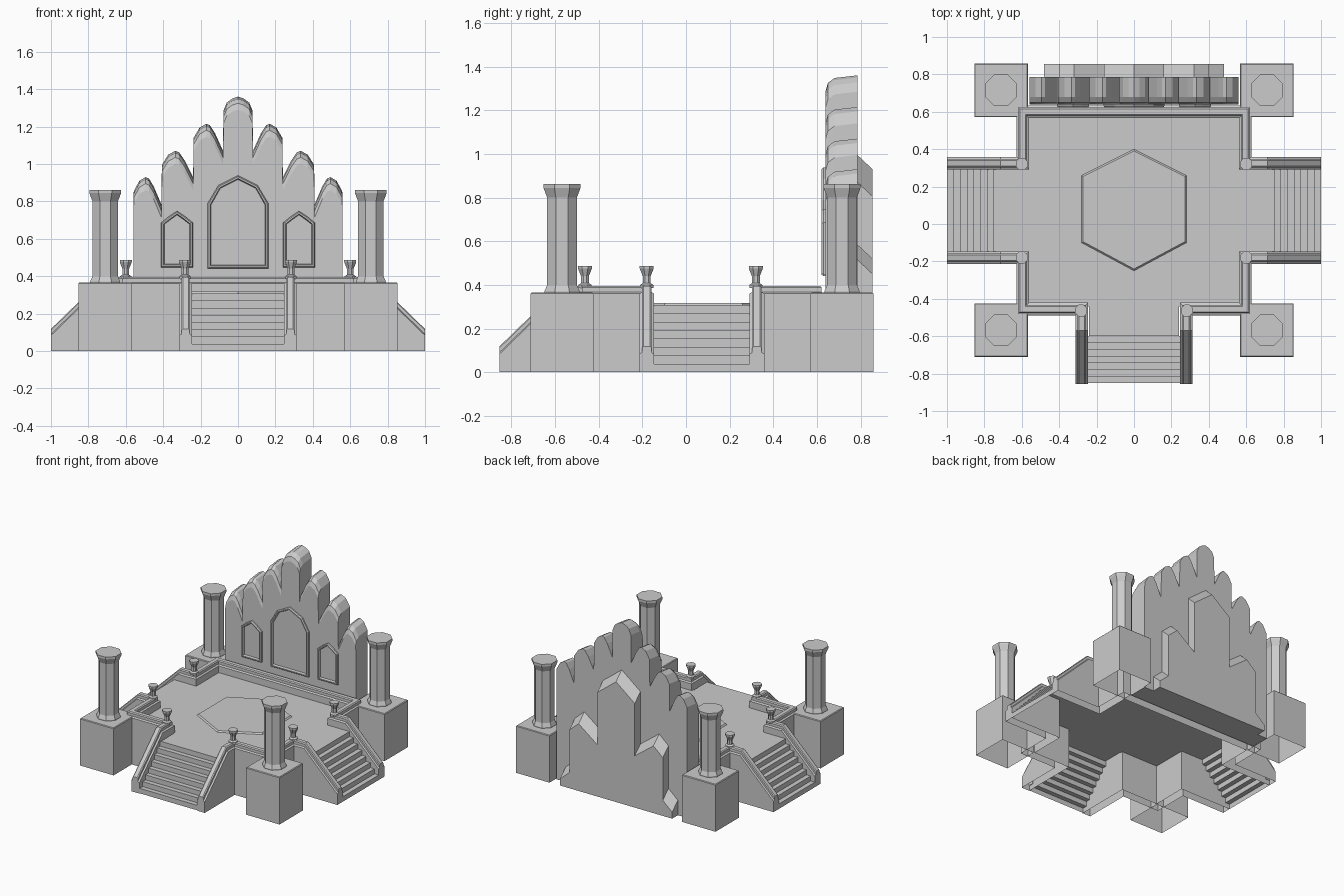
import bpy, bmesh, math
from mathutils import Vector

if "Cube" in bpy.data.objects:
    bpy.data.objects.remove(bpy.data.objects["Cube"])

stone = bpy.data.materials.new("grey stone")
stone.diffuse_color = (0.6, 0.6, 0.6, 1)
stone.use_nodes = True
stone.node_tree.nodes["Principled BSDF"].inputs["Base Color"].default_value = stone.diffuse_color


def make(name, verts, faces, up=False):
    """Mesh object; 'up' marks open sheets that must face upward."""
    bm = bmesh.new()
    vs = [bm.verts.new(v) for v in verts]
    for f in faces:
        bm.faces.new([vs[i] for i in f])
    bm.normal_update()
    if not up:
        bmesh.ops.recalc_face_normals(bm, faces=bm.faces[:])
    elif sum(f.normal.z * f.calc_area() for f in bm.faces) < 0:
        bmesh.ops.reverse_faces(bm, faces=bm.faces[:])
    me = bpy.data.meshes.new(name)
    bm.to_mesh(me)
    bm.free()
    me.materials.append(stone)
    ob = bpy.data.objects.new(name, me)
    bpy.context.collection.objects.link(ob)
    return ob


def loft(name, rings, closed=True, cap_start=True, cap_end=True, join=False):
    """Skin a list of equal-length rings."""
    n, m = len(rings[0]), len(rings)
    verts = [p for r in rings for p in r]
    faces = []
    for j in range(m if join else m - 1):
        a, b = j * n, ((j + 1) % m) * n
        for i in range(n if closed else n - 1):
            k = (i + 1) % n
            faces.append((a + i, a + k, b + k, b + i))
    if cap_start and not join:
        faces.append(tuple(range(n)))
    if cap_end and not join:
        faces.append(tuple(range((m - 1) * n, m * n)))
    return make(name, verts, faces)


def column(name, cx, cy, profile):
    """Octagonal turned shape, flat sides to the axes; profile = (apothem, z)."""
    rings = []
    for r, z in profile:
        R = r / math.cos(math.pi / 8)
        rings.append([(cx + R * math.cos(math.pi * (2 * i + 1) / 8),
                       cy + R * math.sin(math.pi * (2 * i + 1) / 8), z) for i in range(8)])
    return loft(name, rings)


def parapet(name, path):
    """Sweep a capped wall section along (x, y, top height)."""
    rings = []
    for i, (x, y, h) in enumerate(path):
        ns = []
        for a, b in ((i - 1, i), (i, i + 1)):
            if a >= 0 and b < len(path):
                d = Vector(path[b][:2]) - Vector(path[a][:2])
                d.normalize()
                ns.append(Vector((-d.y, d.x)))
        n = ns[0] if len(ns) == 1 else (ns[0] + ns[1]) / (1 + ns[0].dot(ns[1]))
        half = [(0.034, 0), (0.034, h - 0.035), (0.022, h - 0.028), (0.022, h - 0.007), (0.015, h)]
        section = [(-o, z) for o, z in half] + [(o, z) for o, z in reversed(half)]
        rings.append([(x + n.x * o, y + n.y * o, z) for o, z in section])
    return loft(name, rings, closed=False)


# Cross-shaped floor
half = [(0.24, -0.6), (0.24, -0.44), (0.58, -0.44), (0.58, -0.15), (0.75, -0.15),
        (0.75, 0.295), (0.58, 0.295), (0.58, 0.6)]
outline = half + [(-x, y) for x, y in reversed(half)]
make("floor", [(x, y, 0.308) for x, y in outline], [tuple(range(len(outline)))], up=True)

# Raised hexagon in the floor
hexa = [(0, 0.4), (-0.28, 0.26), (-0.28, -0.1), (0, -0.25), (0.28, -0.1), (0.28, 0.26)]
loft("floor_hexagon", [[(x * s, 0.075 + (y - 0.075) * s, z) for x, y in hexa]
                       for s, z in ((1, 0.308), (0.97, 0.318))], cap_start=False)


# Stairs: eight risers each, open underneath
def stairs(name, place, w0, w1):
    n, run, rise = 8, 0.25 / 7, 0.308 / 8
    prof = [(0, 0.308)]
    for i in range(n):
        z = 0.308 - (i + 1) * rise
        prof.append((i * run, z))
        if i < n - 1:
            prof.append(((i + 1) * run, z))
    verts = [place(d, w, z) for w in (w0, w1) for d, z in prof]
    k = len(prof)
    make(name, verts, [(i, i + 1, k + i + 1, k + i) for i in range(k - 1)], up=True)


stairs("front_stairs", lambda d, w, z: (w, -0.6 - d, z), -0.25, 0.25)
stairs("right_stairs", lambda d, w, z: (0.75 + d, w, z), -0.15, 0.295)
stairs("left_stairs", lambda d, w, z: (-0.75 - d, w, z), -0.15, 0.295)

# Parapets with sloping stair rails
T, E = 0.395, 0.118
front = [(0.28, -0.855, E), (0.28, -0.57, T), (0.28, -0.455, T), (0.595, -0.455, T),
         (0.595, -0.18, T), (0.715, -0.18, T), (1.0, -0.18, E)]
parapet("front_right_parapet", front)
parapet("front_left_parapet", [(-x, y, h) for x, y, h in front])
back = [(1.0, 0.325, E), (0.715, 0.325, T), (0.595, 0.325, T), (0.595, 0.6, T)]
parapet("back_parapet", back + [(-x, y, h) for x, y, h in reversed(back)])

# Corner pedestals, columns and small posts
for side, s in (("right", 1), ("left", -1)):
    for end, cy in (("front", -0.568), ("back", 0.715)):
        cx, r = 0.71 * s, 0.144
        loft(f"{end}_{side}_pedestal",
             [[(cx + a * q, cy + b * q, z) for a, b in ((-1, -1), (1, -1), (1, 1), (-1, 1))]
              for q, z in ((r, 0), (r, 0.36), (r - 0.005, 0.365))], cap_start=False)
        column(f"{end}_{side}_column", cx, cy,
               [(0.08, 0.365), (0.08, 0.372), (0.068, 0.4), (0.068, 0.8), (0.085, 0.845), (0.085, 0.862)])
    for i, (px, py) in enumerate(((0.283, -0.463), (0.6, -0.18), (0.6, 0.32))):
        column(f"{side}_post_{i + 1}", px * s, py,
               [(0.03, 0.385), (0.03, 0.4), (0.018, 0.408), (0.018, 0.44), (0.032, 0.475), (0.032, 0.487)])

# Stepped back wall with rounded finger tops, front edge rolled over
right = [(0.03, 1.35), (0.06, 1.328), (0.078, 1.285), (0.08, 1.07)]
for x0, x1, top in ((0.08, 0.24, 1.215), (0.24, 0.41, 1.07), (0.41, 0.56, 0.93)):
    w = x1 - x0
    right += [(x0 + w * 0.27, top - 0.05), (x0 + w * 0.44, top - 0.008), (x0 + w * 0.56, top),
              (x0 + w * 0.78, top - 0.02), (x1 - 0.003, top - 0.075),
              (x1, top - 0.285 if x1 < 0.5 else 0.82)]
right.append((0.56, 0))
wall = [(0, 1.36)] + right + [(-x, z) for x, z in reversed(right)]
loft("back_wall", [[(x, y, max(0, z - d) if z else 0) for x, z in wall]
                   for y, d in ((0.64, 0.07), (0.65, 0.035), (0.68, 0.012), (0.785, 0))])

# Buttress behind the wall with sloping tops
right = [(0.16, 0.875), (0.16, 0.47), (0.32, 0.59), (0.40, 0.52), (0.40, 0.19), (0.48, 0.12), (0.48, 0)]
butt = [(0, 1.0)] + right + [(-x, z) for x, z in reversed(right)]
loft("back_buttress", [[(x, y, max(0, z - d)) for x, z in butt] for y, d in ((0.78, 0), (0.855, 0.07))])


# Arched frames on the wall front
def arch(name, cx, w, z0, shoulder, mid, top):
    def ring(t, y):
        pts = [(-w + t, z0 + t), (w - t, z0 + t), (w - t, shoulder - t * 0.4),
               (w * mid[0] - t * 0.6, mid[1] - t * 0.8), (0, top - t * 1.1),
               (-w * mid[0] + t * 0.6, mid[1] - t * 0.8), (-w + t, shoulder - t * 0.4)]
        return [(cx + x, y, z) for x, z in pts]
    loft(name, [ring(0, 0.645), ring(0, 0.63), ring(0.006, 0.622),
                ring(0.014, 0.622), ring(0.02, 0.645)], join=True)


arch("centre_arch", 0, 0.162, 0.44, 0.79, (0.65, 0.885), 0.938)
for s in (1, -1):
    arch("right_arch" if s > 0 else "left_arch", 0.326 * s, 0.086, 0.447, 0.685, (0.5, 0.72), 0.748)
